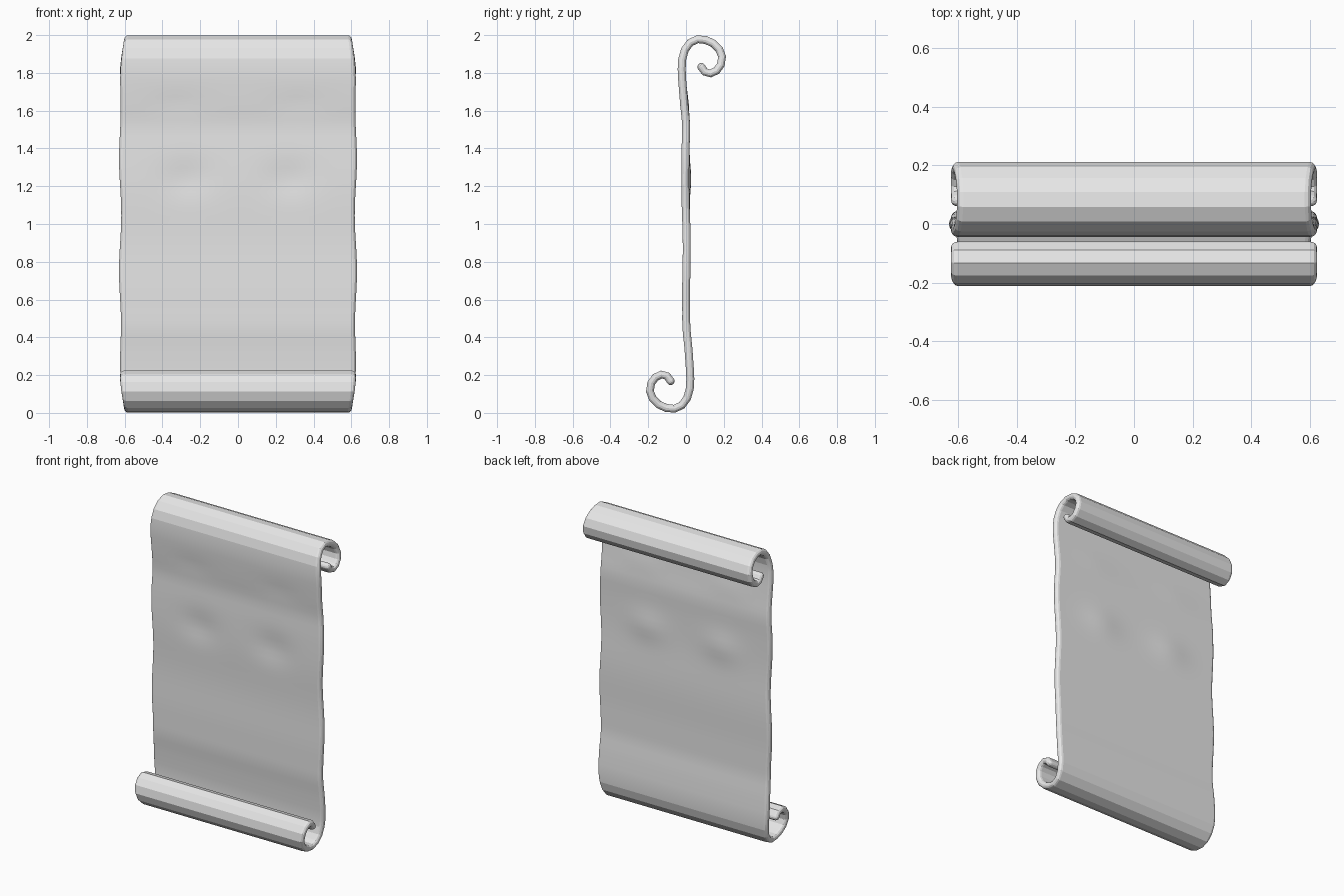
import bpy, bmesh, math
from mathutils import Vector

cube = bpy.data.objects.get("Cube")
if cube:
    bpy.data.objects.remove(cube, do_unlink=True)

paper = bpy.data.materials.new("paper grey")
paper.use_nodes = True
paper.diffuse_color = (0.8, 0.8, 0.8, 1)
paper.node_tree.nodes["Principled BSDF"].inputs["Base Color"].default_value = (0.8, 0.8, 0.8, 1)

HALF_THICK = 0.021
COLUMNS = 32

# Upper curl centre line as (y, z); the lower curl is its point reflection
curl = [(-.02, 1.76), (-.023, 1.82), (-.02, 1.872), (-.006, 1.922), (.022, 1.96),
        (.062, 1.978), (.104, 1.974), (.145, 1.956), (.176, 1.925), (.191, 1.885),
        (.184, 1.843), (.162, 1.812), (.13, 1.797), (.1, 1.805), (.081, 1.832)]


def curl_half_width(i):
    return 0.624 - 0.022 * math.sin(math.pi * min(1, i / 11)) ** 2


# Stations along the sheet: centre point and half width
upper = [(Vector((0, y, z)), curl_half_width(i)) for i, (y, z) in enumerate(curl)]
lower = [(Vector((0, -p.y, 2 - p.z)), w) for p, w in reversed(upper)]
middle = []
ROWS = 36
for i in range(1, ROWS):
    z = 0.24 + 1.52 * i / ROWS
    t = (z - 1) / 0.76
    y = -0.02 * t ** 3 + 0.004 * math.sin(z * 9) * (1 - t * t)
    wave = 0.006 * math.cos(math.tau * (z - 0.75) / 0.6) * (1 - t ** 4)
    middle.append((Vector((0, y, z)), 0.624 + wave))
path = lower + middle + upper


def dent(x, z):
    """Shallow hollows and creases pressed into the sheet."""
    def hump(v, centre, size):
        return math.exp(-((v - centre) / size) ** 2)
    d = 0.011 * hump(abs(x), 0.27, 0.13) * hump(z, 1.24, 0.09)
    d += 0.004 * hump(abs(x), 0.32, 0.14) * hump(z, 1.64, 0.05)
    d += 0.005 * hump(z, 1.52, 0.08) - 0.004 * hump(z, 0.45, 0.07)
    return d


def ring(bm, centre, normal, half_width, half_thick):
    """Flat cross-section with rounded side edges."""
    inner = half_width - HALF_THICK
    row = [inner * (2 * i / COLUMNS - 1) for i in range(COLUMNS + 1)]
    section = []
    for side in (1, -1):
        section += [(side * x, side) for x in row]
        for a in (30, 60, 90, 120, 150):
            r = math.radians(a)
            section.append((side * (inner + HALF_THICK * math.sin(r)), side * math.cos(r)))
    return [bm.verts.new(centre + normal * (n * half_thick) + Vector((x, dent(x, centre.z), 0)))
            for x, n in section]


# Loft the sheet along the path
bm = bmesh.new()
rings = []
last = len(path) - 1
for i, (p, w) in enumerate(path):
    tangent = (path[min(i + 1, last)][0] - path[max(i - 1, 0)][0]).normalized()
    normal = Vector((0, -tangent.z, tangent.y))
    tips = [0]
    if i == 0:
        tips = [-75, -50, -25, 0]
    elif i == last:
        tips = [0, 25, 50, 75]
    for a in tips:
        r = math.radians(a)
        rings.append(ring(bm, p + tangent * (HALF_THICK * math.sin(r)), normal,
                          w - HALF_THICK * (1 - math.cos(r)), HALF_THICK * math.cos(r)))
for a, b in zip(rings, rings[1:]):
    for j in range(len(a)):
        k = (j + 1) % len(a)
        bm.faces.new((a[j], a[k], b[k], b[j]))
bm.faces.new(rings[0])
bm.faces.new(rings[-1])
bmesh.ops.recalc_face_normals(bm, faces=bm.faces)

mesh = bpy.data.meshes.new("scroll_sheet")
bm.to_mesh(mesh)
bm.free()
mesh.materials.append(paper)
sheet = bpy.data.objects.new("scroll_sheet", mesh)
bpy.context.collection.objects.link(sheet)

# Smooth sheet, faceted curls
bpy.ops.object.select_all(action='DESELECT')
sheet.select_set(True)
bpy.context.view_layer.objects.active = sheet
bpy.ops.object.shade_smooth_by_angle(angle=math.radians(12))
